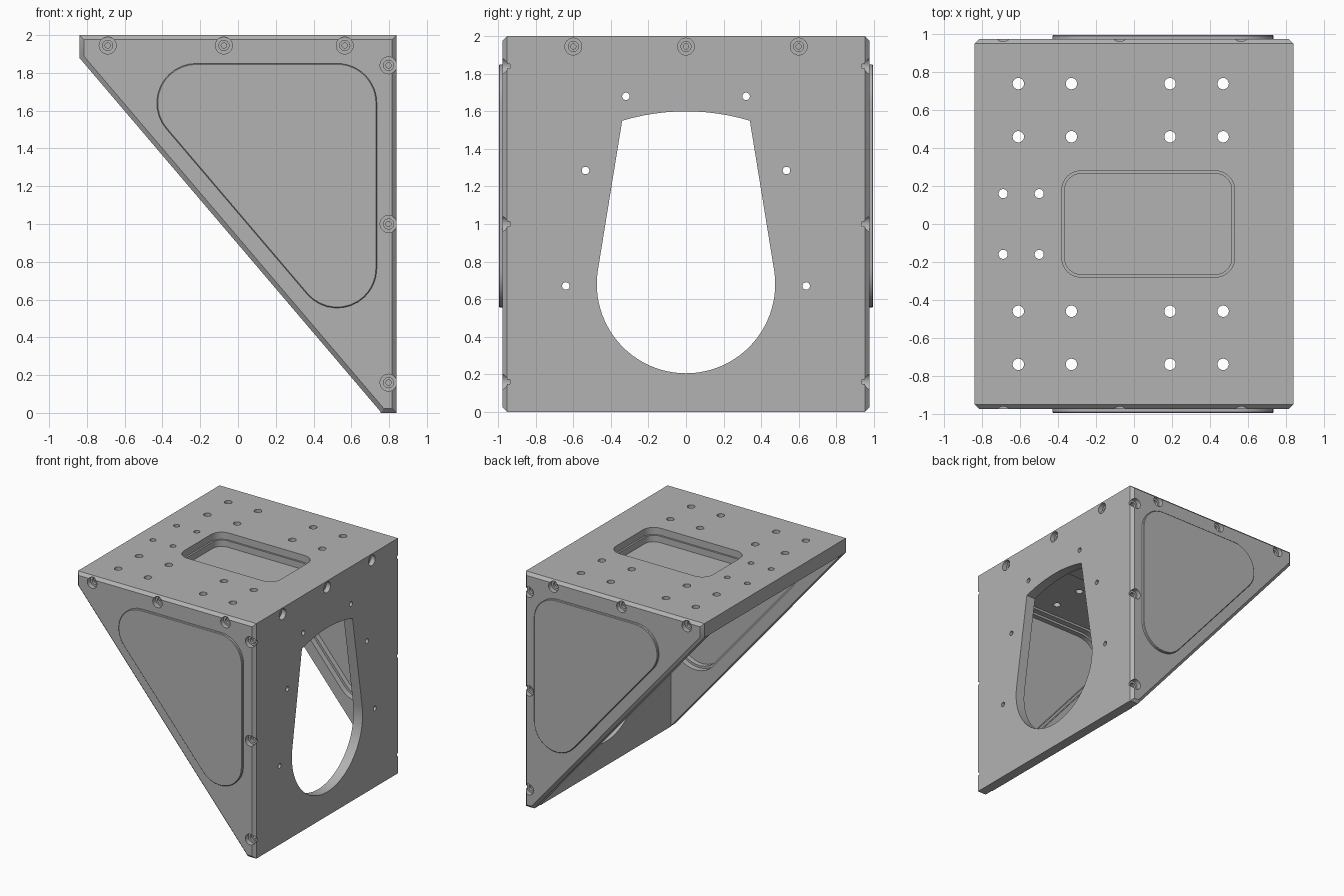
import bpy, bmesh
from math import pi, sin, cos, asin, hypot, atan2
from mathutils import Vector

if "Cube" in bpy.data.objects:
    bpy.data.objects.remove(bpy.data.objects["Cube"])

metal = bpy.data.materials.new("plain grey metal")
GREY = (0.45, 0.45, 0.45, 1)
metal.diffuse_color = GREY
metal.use_nodes = True
metal.node_tree.nodes["Principled BSDF"].inputs["Base Color"].default_value = GREY


# Frames turn (u, v, depth) into model space for each plate direction
def top_frame(u, v, d):
    return Vector((u, v, d))


def right_frame(u, v, d):
    return Vector((d, u, v))


def side_frame(sign):
    return lambda u, v, d: Vector((u, sign * d, v))


# Outlines
def arc(cx, cy, r, a0, a1, n):
    return [(cx + r * cos(a0 + (a1 - a0) * i / n), cy + r * sin(a0 + (a1 - a0) * i / n))
            for i in range(n + 1)]


def circle(cx, cy, r, n=24):
    return arc(cx, cy, r, 0, 2 * pi, n)[:-1]


def rounded(centres, r, n=12):
    """Convex outline around counter-clockwise corner centres."""
    pts = []
    for i, c in enumerate(centres):
        p, q = centres[i - 1], centres[(i + 1) % len(centres)]
        a0 = atan2(c[1] - p[1], c[0] - p[0]) - pi / 2
        a1 = atan2(q[1] - c[1], q[0] - c[0]) - pi / 2
        while a1 < a0:
            a1 += 2 * pi
        pts += arc(*c, r, a0, a1, n)
    return pts


def prism(name, solids, frame, chamfer=0):
    """Extrude (outline, d0, d1) solids; chamfer the rim of the d1 face."""
    bm = bmesh.new()
    for outline, d0, d1 in solids:
        low = [bm.verts.new(frame(u, v, d0)) for u, v in outline]
        high = [bm.verts.new(frame(u, v, d1)) for u, v in outline]
        bm.faces.new(low[::-1])
        cap = bm.faces.new(high)
        for i in range(len(low)):
            bm.faces.new((low[i - 1], low[i], high[i], high[i - 1]))
        bmesh.ops.recalc_face_normals(bm, faces=bm.faces[:])
        if chamfer:
            bmesh.ops.bevel(bm, geom=list(cap.edges), offset=chamfer,
                            segments=1, affect='EDGES')
    bmesh.ops.recalc_face_normals(bm, faces=bm.faces[:])
    mesh = bpy.data.meshes.new(name)
    bm.to_mesh(mesh)
    bm.free()
    mesh.materials.append(metal)
    ob = bpy.data.objects.new(name, mesh)
    bpy.context.collection.objects.link(ob)
    return ob


def cut(ob, solids, frame):
    cutter = prism("cutter", solids, frame)
    cutter.hide_render = True
    mod = ob.modifiers.new("cut", 'BOOLEAN')
    mod.operation, mod.solver, mod.use_self = 'DIFFERENCE', 'EXACT', True
    mod.object = cutter
    bpy.context.view_layer.objects.active = ob
    bpy.ops.object.modifier_apply(modifier=mod.name)
    bpy.data.objects.remove(cutter)


def smooth(ob):
    bpy.ops.object.select_all(action='DESELECT')
    ob.select_set(True)
    bpy.context.view_layer.objects.active = ob
    bpy.ops.object.shade_smooth_by_angle(angle=0.5)


def bolt_holes(points, face):
    """Stepped counterbores sunk from the outer face."""
    return [(circle(u, v, r), face - depth, face + 0.05) for u, v in points
            for r, depth in ((0.045, 0.04), (0.027, 0.06), (0.014, 0.08))]


X, Y, PANEL_Y = 0.84, 0.976, 0.997
INNER_X, INNER_Y, INNER_Z = 0.755, 0.876, 1.88

# Triangular side plates with stepped windows and raised cover panels
gusset = [(0.76, 0), (X, 0), (X, 2), (-X, 2), (-X, INNER_Z)]
corners = [(0.525, 0.765), (0.525, 1.64), (-0.22, 1.64)]
side_bolts = [(x, 1.945) for x in (-0.69, -0.075, 0.565)]
side_bolts += [(0.797, z) for z in (0.16, 1.0, 1.84)]
for side, sign in (("right", -1), ("left", 1)):
    frame = side_frame(sign)
    plate = prism("side_plate_" + side, [(gusset, INNER_Y, Y)], frame, 0.024)
    cut(plate, [(rounded(corners, 0.203), 0.8, 1.1),
                (rounded(corners, 0.222), 0.8, 0.925)], frame)
    cut(plate, bolt_holes(side_bolts, Y), frame)
    panel = prism("side_panel_" + side,
                  [(rounded(corners, 0.21), 0.968, PANEL_Y)], frame, 0.005)
    smooth(plate)
    smooth(panel)

# Top plate with a stepped rectangular pocket and mounting holes
top = prism("top_plate", [([(-X, -INNER_Y), (INNER_X, -INNER_Y),
                            (INNER_X, INNER_Y), (-X, INNER_Y)], INNER_Z, 2)], top_frame)
pocket = [(-0.28, -0.18), (0.43, -0.18), (0.43, 0.18), (-0.28, 0.18)]
holes = [(circle(x, y, 0.03), 1.8, 2.1) for x in (-0.61, -0.33, 0.19, 0.47)
         for y in (-0.74, -0.46, 0.46, 0.74)]
holes += [(circle(x, y, 0.024), 1.8, 2.1) for x in (-0.69, -0.5) for y in (-0.16, 0.16)]
cut(top, holes, top_frame)
cut(top, [(rounded(pocket, 0.085), 1.8, 2.1), (rounded(pocket, 0.1), 1.94, 2.1)], top_frame)
smooth(top)
floor = prism("pocket_floor", [(rounded(pocket, 0.092), INNER_Z + 0.005, INNER_Z - 0.02)],
              top_frame)
smooth(floor)

# Right plate with a teardrop opening, small holes and bolts
wall = prism("right_plate", [([(-INNER_Y, 0), (INNER_Y, 0), (INNER_Y, 2), (-INNER_Y, 2)],
                              INNER_X, X)], right_frame)
half, sag = 0.34, 0.05
radius = (half ** 2 + sag ** 2) / (2 * sag)
spread = asin(half / radius)
opening = arc(0, 0.68, 0.475, -pi - 0.15, 0.15, 48)
opening += arc(0, 1.6 - radius, radius, pi / 2 - spread, pi / 2 + spread, 12)
small = [(s * y, z) for y, z in ((0.32, 1.68), (0.535, 1.285), (0.64, 0.67)) for s in (-1, 1)]
cut(wall, [(opening, 0.6, 1.0)] + [(circle(y, z, 0.02), 0.6, 1.0) for y, z in small], right_frame)
cut(wall, bolt_holes([(y, 1.945) for y in (-0.6, 0, 0.6)], X), right_frame)
smooth(wall)
